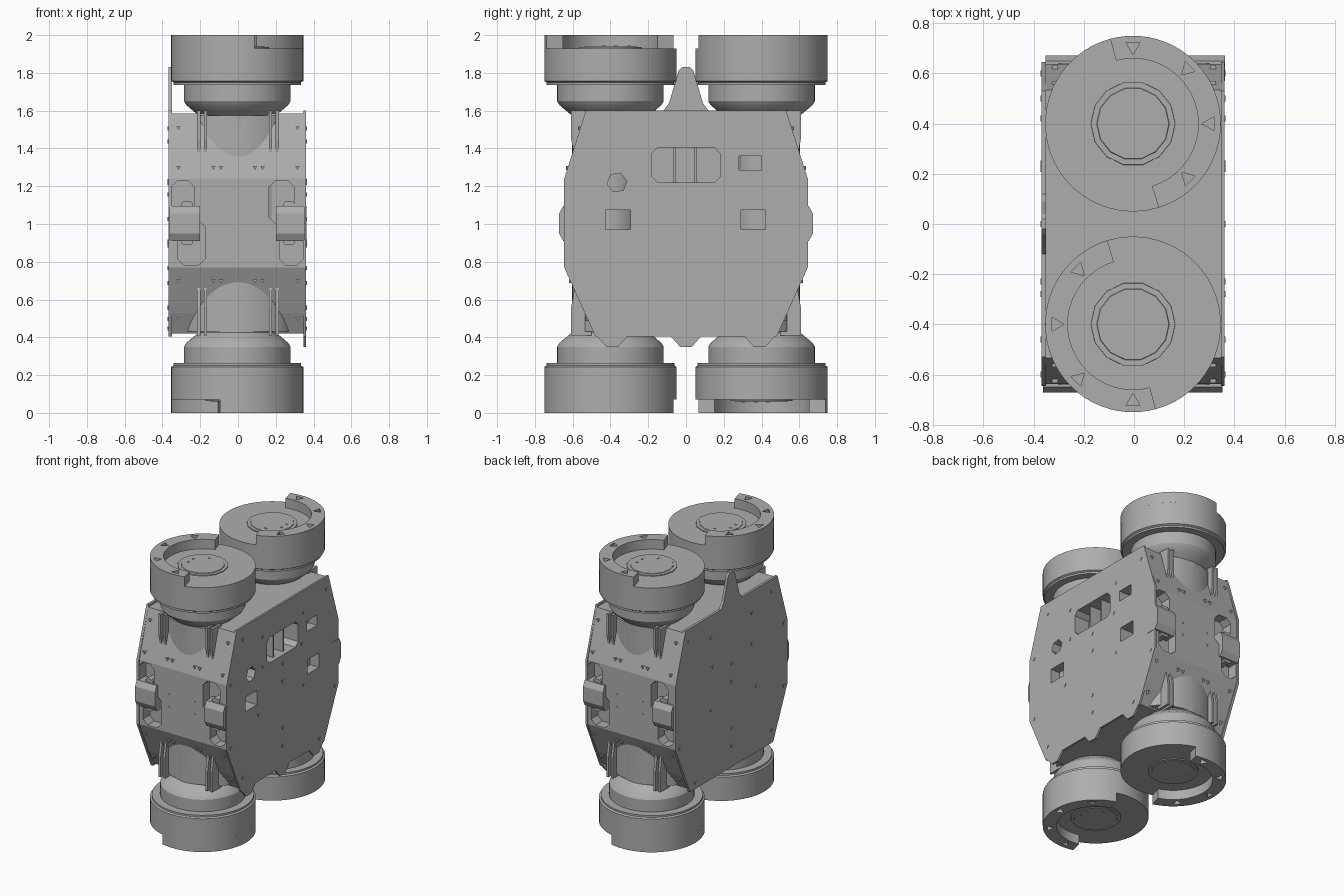
import bpy, bmesh, math
from mathutils import Matrix, Vector

if "Cube" in bpy.data.objects:
    bpy.data.objects.remove(bpy.data.objects["Cube"], do_unlink=True)

GREY = bpy.data.materials.new("plain_grey")
GREY.use_nodes = True
COL = (0.42, 0.42, 0.42, 1)
GREY.diffuse_color = COL
GREY.node_tree.nodes["Principled BSDF"].inputs["Base Color"].default_value = COL


def finish(name, bm, mat=None, smooth=False):
    bmesh.ops.recalc_face_normals(bm, faces=bm.faces)
    me = bpy.data.meshes.new(name)
    bm.to_mesh(me)
    bm.free()
    if mat:
        me.transform(mat)
    me.materials.append(GREY)
    ob = bpy.data.objects.new(name, me)
    bpy.context.collection.objects.link(ob)
    if smooth:
        activate(ob)
        bpy.ops.object.shade_smooth_by_angle(angle=math.radians(30))
    return ob


def activate(ob):
    bpy.ops.object.select_all(action='DESELECT')
    bpy.context.view_layer.objects.active = ob
    ob.select_set(True)


def prism(name, pts, axis, a, b, mat=None, smooth=False):
    """Polygon extruded along an axis from a to b."""
    place = {'x': lambda u, v, w: (w, u, v), 'y': lambda u, v, w: (u, w, v),
             'z': lambda u, v, w: (u, v, w)}[axis]
    bm = bmesh.new()
    f = bm.faces.new([bm.verts.new(place(u, v, a)) for u, v in pts])
    ext = bmesh.ops.extrude_face_region(bm, geom=[f])["geom"]
    step = Vector(place(0, 0, b - a))
    bmesh.ops.translate(bm, vec=step, verts=[v for v in ext if isinstance(v, bmesh.types.BMVert)])
    return finish(name, bm, mat, smooth)


def lathe(name, profile, steps, mat):
    bm = bmesh.new()
    vs = [bm.verts.new((r, 0, z)) for r, z in profile]
    es = [bm.edges.new(p) for p in zip(vs, vs[1:])]
    bmesh.ops.spin(bm, geom=vs + es, cent=(0, 0, 0), axis=(0, 0, 1), angle=math.tau, steps=steps)
    bmesh.ops.remove_doubles(bm, verts=bm.verts, dist=1e-4)
    return finish(name, bm, mat, True)


def cut(ob, cutters):
    """Subtract the cutters from an object."""
    for c in cutters:
        c.hide_render = True
        m = ob.modifiers.new("cut", 'BOOLEAN')
        m.operation, m.solver, m.object = 'DIFFERENCE', 'EXACT', c
        activate(ob)
        bpy.ops.object.modifier_apply(modifier=m.name)


def drop(cutters):
    for c in cutters:
        bpy.data.objects.remove(c, do_unlink=True)


def rect(x0, x1, y0, y1, c=0.0):
    """Rectangle with chamfered corners."""
    if not c:
        return [(x0, y0), (x1, y0), (x1, y1), (x0, y1)]
    return [(x0 + c, y0), (x1 - c, y0), (x1, y0 + c), (x1, y1 - c),
            (x1 - c, y1), (x0 + c, y1), (x0, y1 - c), (x0, y0 + c)]


def ngon(cx, cy, r, n, a0=0.0):
    return [(cx + r * math.cos(a0 + math.tau * i / n), cy + r * math.sin(a0 + math.tau * i / n))
            for i in range(n)]


HALF = Matrix.Rotation(math.pi, 4, 'Z')
ENDS = (("front", Matrix()), ("back", HALF))

# Body core
core_pts = [(-.53, .42), (-.47, .42), (.47, .42), (.53, .53), (.638, .77), (.638, 1.24),
            (.535, 1.585), (-.535, 1.585), (-.638, 1.24), (-.638, .77), (-.53, .53)][1:]
body = prism("body", core_pts, 'x', -.35, .346)

# Side plates: fin on top of the right one, tabs under the left one
upper = [(.48, .405), (.645, .77), (.645, 1.24), (.54, 1.57), (.53, 1.6)]
mirrored = [(-y, z) for y, z in reversed(upper)]
fin = [(.12, 1.6), (.09, 1.64), (.06, 1.74), (.04, 1.81), (.02, 1.83)]
fin += [(-y, z) for y, z in reversed(fin)]
tabs = []
for c in (-.39, 0, .39):
    tabs += [(c - .08, .405), (c - .03, .348), (c + .03, .348), (c + .08, .405)]
right_plate = prism("right_plate", upper + fin + mirrored, 'x', -.368, -.35)
left_plate = prism("left_plate", tabs + upper + mirrored, 'x', .346, .36)

# Window recesses in the left side
windows = [rect(-.18, .18, 1.22, 1.405, .03), rect(.28, .40, 1.285, 1.36),
           ngon(-.365, 1.22, .053, 6, .15), rect(-.425, -.295, .97, 1.075),
           rect(.29, .42, .97, 1.075)]
cutters = [prism("window_cutter", w, 'x', .24, .5) for w in windows]
cut(left_plate, cutters)
cut(body, cutters)
drop(cutters)
for y in (-.06, .052):
    prism("window_bar", rect(y - .006, y + .006, 1.21, 1.41), 'x', .23, .33)

# Slots in both end panels
slots = [rect(-.355, -.23, 1.0, 1.23, .035), rect(-.32, -.175, .78, 1.02, .035),
         rect(.165, .30, 1.0, 1.23, .035), rect(.22, .345, .78, 1.02, .035)]
for end, mat in ENDS:
    cutters = [prism("slot_cutter", s, 'y', -.8, -.56, mat) for s in slots]
    cut(body, cutters)
    drop(cutters)

    # Latches across the slots
    for s in (-1, 1):
        x0, x1 = (-.362, -.2) if s < 0 else (.2, .352)
        block = [(-.57, .91), (-.65, .91), (-.672, .95), (-.672, 1.055), (-.65, 1.095), (-.57, 1.095)]
        prism(end + "_latch", block, 'x', x0, x1, mat)
        prism(end + "_latch_pin", rect(s * .27 - .03, s * .27 + .03, .89, 1.12, .01), 'y', -.64, -.57, mat)

    # Bulge of the axle housing and the ribs beside it
    oval = [(.29 * math.cos(math.tau * i / 48), -.4 + .203 * math.sin(math.tau * i / 48)) for i in range(48)]
    prism(end + "_axle_housing", oval, 'z', .43, 1.575, mat, True)
    for s in (-1, 1):
        for z, dz in ((1.6, -1), (.41, 1)):
            rib = [(-.5, z), (-.608, z), (-.608, z + dz * .15), (-.59, z + dz * .25), (-.5, z + dz * .25)]
            for off in (.172, .208):
                prism(end + "_rib", rib, 'x', s * off - .009, s * off + .009, mat)

    # Small triangular fasteners on the panel
    for z, y in ((1.51, .559), (1.3, .622), (.7, .607), (.5, .52)):
        for x in (-.315, -.13, -.09, .09, .13, .315):
            if .43 < z < 1.4 and z > .6 or abs(x) > .2:
                prism(end + "_fastener", ngon(x, z, .013, 3, -math.pi / 2), 'y', -y - .012, -y + .02, mat)
    for x in (-.11, .1):
        for z in (.96, 1.05):
            prism(end + "_fastener", ngon(x, z, .009, 3), 'y', -.642, -.62, mat)

# Fasteners on both side plates
for y, z in ((-.46, 1.51), (-.23, 1.44), (.24, 1.44), (.5, 1.51), (-.6, 1.23), (-.23, 1.22), (.22, 1.22),
             (0, 1.16), (0, 1.03), (-.28, .89), (.24, .91), (.6, .77), (-.6, .77), (0, .69), (0, .56),
             (-.46, .5), (.42, .45)):
    tri = ngon(y, z, .014, 3, .5)
    prism("left_fastener", tri, 'x', .355, .364)
    prism("right_fastener", tri, 'x', -.372, -.36)

# Wheels: one design turned into four places
FLIP = Matrix.Rotation(math.pi, 4, 'Y')
DRUM = [(0, .40), (.2, .40), (.205, .575), (.235, .60), (.27, .63), (.282, .65), (.282, .737),
        (.338, .737), (.338, .75), (.35, .757), (.35, .93), (0, .93)]
BOSS = [(0, .92), (.17, .92), (.168, .936), (.145, .936), (.143, .94), (0, .94)]
A0, A1, N = math.radians(107), math.radians(285), 40
angles = [A0 + (A1 - A0) * i / N for i in range(N + 1)]
arc = [(.35 * math.cos(a), .35 * math.sin(a)) for a in angles]
arc += [(.26 * math.cos(a), .26 * math.sin(a)) for a in reversed(angles)]
for name, y, turn in (("top_front", -.4, Matrix()), ("top_back", .4, HALF),
                      ("bottom_front", -.4, FLIP), ("bottom_back", .4, FLIP @ HALF)):
    mat = Matrix.Translation((-.004, y, 1)) @ turn
    lathe(name + "_wheel", DRUM, 72, mat)
    lathe(name + "_wheel_boss", BOSS, 14, mat)
    rim = prism(name + "_wheel_rim", arc, 'z', .92, 1.0, mat)
    # Triangular pits in the raised rim
    pits = []
    for deg in (135, 180, 225, 270):
        a = math.radians(deg)
        pits.append(prism("pit_cutter", ngon(.307 * math.cos(a), .307 * math.sin(a), .032, 3, a + math.pi),
                          'z', .965, 1.05, mat))
    cut(rim, pits)
    drop(pits)
    activate(rim)
    bpy.ops.object.shade_smooth_by_angle(angle=math.radians(30))
    # Small marks on the boss
    for px, py in ((-.02, .1), (-.1, .03), (-.1, -.03)):
        prism(name + "_boss_mark", ngon(px, py, .011, 3, .6), 'z', .935, .944, mat)
